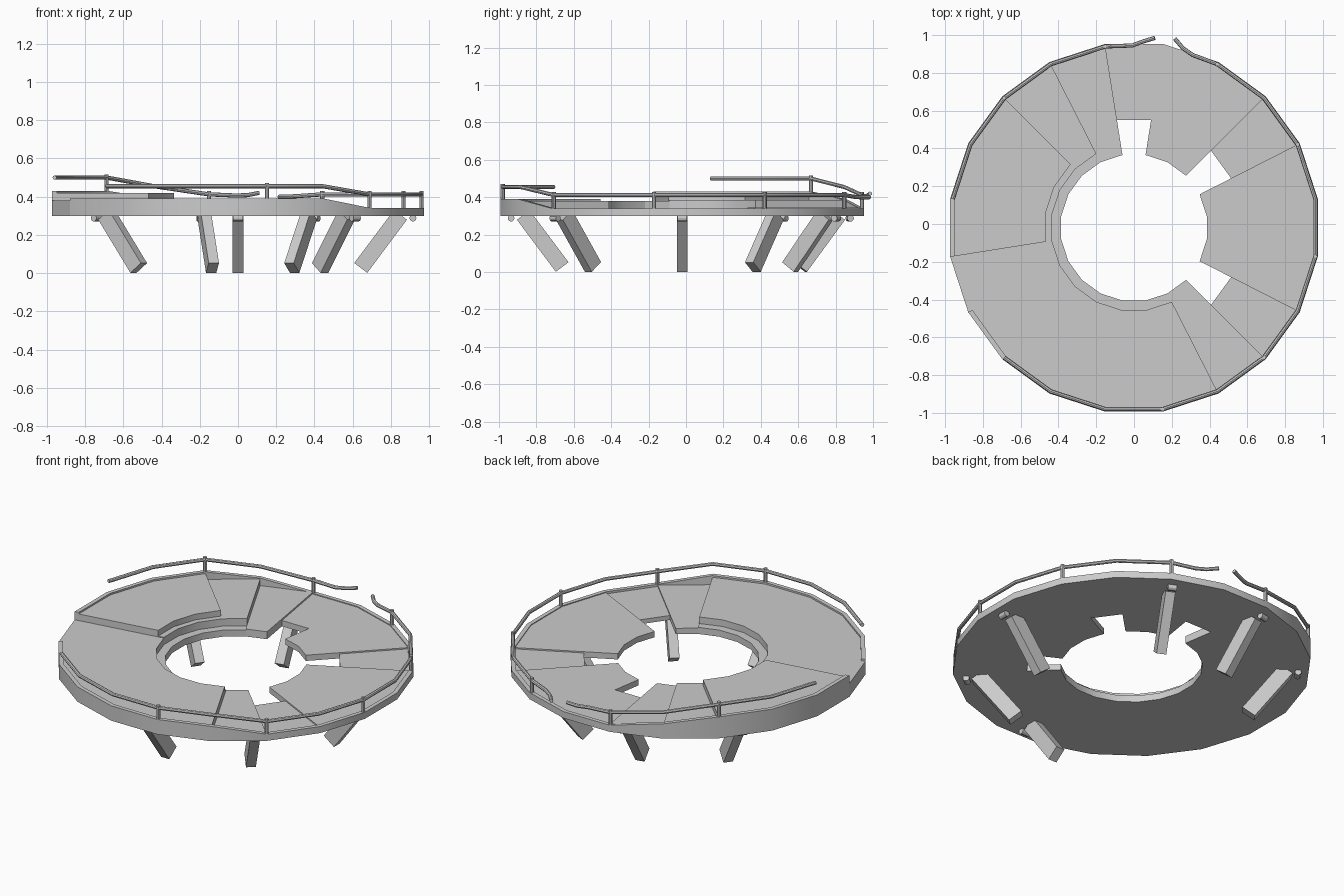
import bpy, bmesh
from math import sin, cos, radians
from mathutils import Vector, Matrix

CENTRE_Y = -0.02
STEP = 18          # the ring has 20 sides
OUTER = 0.985
BASE_Z = 0.30

cube = bpy.data.objects.get("Cube")
if cube:
    bpy.data.objects.remove(cube, do_unlink=True)


def polar(angle, r, z):
    a = radians(angle)
    return Vector((r * cos(a), r * sin(a) + CENTRE_Y, z))


def finish(obj):
    bpy.ops.object.select_all(action='DESELECT')
    obj.select_set(True)
    bpy.context.view_layer.objects.active = obj
    bpy.ops.object.shade_smooth_by_angle(angle=radians(30))


def add_mesh(name, bm):
    bmesh.ops.recalc_face_normals(bm, faces=bm.faces)
    mesh = bpy.data.meshes.new(name)
    bm.to_mesh(mesh)
    bm.free()
    obj = bpy.data.objects.new(name, mesh)
    bpy.context.collection.objects.link(obj)
    finish(obj)
    return obj


def sector(name, start, end, inner, outer, top, bottom=BASE_Z):
    """Ring sector; top is a height or a function of the angle."""
    bm = bmesh.new()
    rings = []
    for angle in range(start, end + 1, STEP):
        z = top(angle) if callable(top) else top
        rings.append([bm.verts.new(polar(angle, r, h)) for r, h in
                      ((inner, bottom), (outer, bottom), (outer, z), (inner, z))])
    for a, b in zip(rings, rings[1:]):
        for i in range(4):
            j = (i + 1) % 4
            bm.faces.new((a[i], a[j], b[j], b[i]))
    bm.faces.new(rings[0])
    bm.faces.new(rings[-1])
    return add_mesh(name, bm)


def rod(name, a, b, radius, sides=8):
    bm = bmesh.new()
    axis = b - a
    turn = axis.to_track_quat('Z', 'Y').to_matrix().to_4x4()
    bmesh.ops.create_cone(bm, cap_ends=True, segments=sides, radius1=radius,
                          radius2=radius, depth=axis.length,
                          matrix=Matrix.Translation((a + b) / 2) @ turn)
    return add_mesh(name, bm)


def rail(name, points):
    curve = bpy.data.curves.new(name, 'CURVE')
    curve.dimensions = '3D'
    curve.bevel_depth = 0.011
    curve.bevel_resolution = 2
    curve.use_fill_caps = True
    spline = curve.splines.new('POLY')
    spline.points.add(len(points) - 1)
    for p, co in zip(spline.points, points):
        p.co = (*co, 1)
    obj = bpy.data.objects.new(name, curve)
    bpy.context.collection.objects.link(obj)
    bpy.ops.object.select_all(action='DESELECT')
    obj.select_set(True)
    bpy.context.view_layer.objects.active = obj
    bpy.ops.object.convert(target='MESH')
    finish(obj)


# Low platform, with three notched sections on its inner edge
EDGE = OUTER - 0.01
low = 0.335
for name, start, end, inner, top in (
        ("right_platform", -27, 27, 0.39, low),
        ("back_right_notch", 27, 45, 0.577, 0.327),
        ("back_platform", 45, 81, 0.39, low),
        ("back_notch", 81, 99, 0.577, low),
        ("back_ramp_platform", 99, 117, 0.39, 0.345),
        ("lower_ring", 117, 297, 0.39, 0.34),
        ("front_ramp_platform", 297, 315, 0.39, low),
        ("front_right_notch", 315, 333, 0.577, 0.327)):
    sector(name, start, end, inner, EDGE, top)

# Raised terraces
sector("middle_terrace_back", 117, 189, 0.44, EDGE, 0.385)
sector("middle_terrace_entry", 189, 207, 0.44, OUTER, 0.38)
sector("middle_terrace_front", 207, 297, 0.44, EDGE, 0.38)
sector("upper_terrace", 135, 189, 0.475, EDGE, 0.42)


# Outer rim, rising from low to middle to upper level
def rim_height(angle):
    if angle <= 297:
        return 0.39
    if angle <= 459:
        return 0.34
    return 0.39 if angle < 495 else 0.43


sector("outer_rim", 207, 549, 0.96, OUTER, rim_height)

# Handrails
RAIL_R = 0.972


def rail_height(angle):
    if angle <= 297:
        return 0.455
    if angle <= 459:
        return 0.412
    return 0.455 if angle < 495 else 0.50


def rail_points(start, end):
    return [polar(a, RAIL_R, rail_height(a)) for a in range(start, end + 1, STEP)]


rail("main_handrail", rail_points(225, 423) + [
    Vector((0.31, 0.895, 0.403)), Vector((0.26, 0.93, 0.40)), Vector((0.215, 0.982, 0.40))])
rail("upper_handrail", [
    Vector((0.11, 0.985, 0.42)), Vector((0.05, 0.967, 0.408)),
    Vector((-0.01, 0.945, 0.406))] + rail_points(459, 531))

# Rail posts
for angle in (279, 315, 351, 387, 423, 459, 495):
    rod("rail_post", polar(angle, RAIL_R, BASE_Z + 0.02),
        polar(angle, RAIL_R, rail_height(angle) + 0.017), 0.011)

# Slanted legs with a short pin at the top of each
for angle in (0, 64, 102, 144, 270, 312):
    foot, head = polar(angle, 0.642, 0.027), polar(angle, 0.85, 0.305)
    along = (head - foot).normalized()
    side = polar(angle + 90, 1, 0) - polar(0, 0, 0)
    across = along.cross(side)
    bm = bmesh.new()
    frame = Matrix((side * 0.055, across * 0.085, along * (head - foot).length)).transposed()
    bmesh.ops.create_cube(bm, size=1, matrix=Matrix.Translation((foot + head) / 2) @ frame.to_4x4())
    add_mesh("leg", bm)
    pin = polar(angle, 0.915, 0.288)
    rod("leg_pin", pin - side * 0.025, pin + side * 0.025, 0.018, 12)
